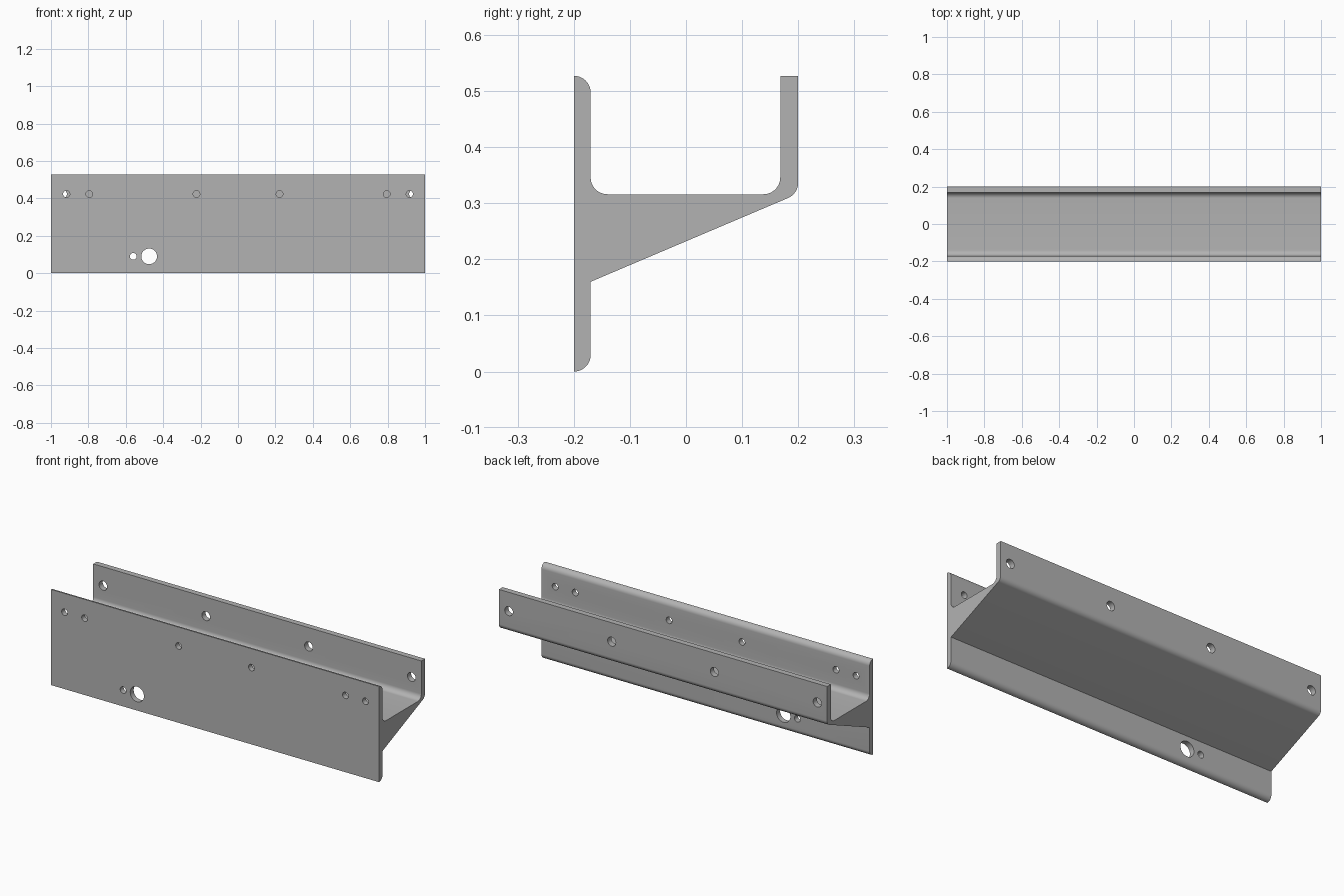
import bpy, bmesh, math
from mathutils import Vector

cube = bpy.data.objects.get("Cube")
if cube:
    bpy.data.objects.remove(cube, do_unlink=True)

metal = bpy.data.materials.new("plain grey metal")
metal.use_nodes = True
grey = (0.45, 0.45, 0.45, 1)
metal.diffuse_color = grey
metal.node_tree.nodes["Principled BSDF"].inputs["Base Color"].default_value = grey


def rounded_profile(corners, steps=10):
    """Corners are (y, z, fillet radius); returns the outline with arcs."""
    pts = []
    for i, (y, z, r) in enumerate(corners):
        p = Vector((y, z))
        if not r:
            pts.append(p)
            continue
        a = (Vector(corners[i - 1][:2]) - p).normalized()
        b = (Vector(corners[(i + 1) % len(corners)][:2]) - p).normalized()
        half = a.angle(b) / 2
        centre = p + (a + b).normalized() * r / math.sin(half)
        start = p + a * r / math.tan(half) - centre
        end = p + b * r / math.tan(half) - centre
        sweep = start.angle(end)
        for k in range(steps + 1):
            t = k / steps
            pts.append(centre + (start * math.sin((1 - t) * sweep)
                                 + end * math.sin(t * sweep)) / math.sin(sweep))
    return pts


# Extruded bracket: front plate, wedge web and rear lip
R = 0.03
outline = rounded_profile([
    (-0.2, 0, 0), (-0.17, 0, R - 0.0005), (-0.17, 0.16, 0), (0.2, 0.317, R),
    (0.2, 0.527, 0), (0.168, 0.527, 0), (0.168, 0.316, R),
    (-0.17, 0.316, R), (-0.17, 0.527, R - 0.0005), (-0.2, 0.527, 0)])
bm = bmesh.new()
face = bm.faces.new([bm.verts.new((-1, p.x, p.y)) for p in outline])
ext = bmesh.ops.extrude_face_region(bm, geom=[face])
bmesh.ops.translate(bm, vec=(2, 0, 0),
                    verts=[v for v in ext["geom"] if isinstance(v, bmesh.types.BMVert)])
bmesh.ops.recalc_face_normals(bm, faces=bm.faces)
mesh = bpy.data.meshes.new("channel_bracket")
bm.to_mesh(mesh)
bm.free()
bracket = bpy.data.objects.new("channel_bracket", mesh)
bpy.context.collection.objects.link(bracket)
mesh.materials.append(metal)

# Holes: (x, plate y, z, radius)
FRONT, REAR, HIGH, LOW = -0.185, 0.184, 0.423, 0.09
holes = [(-0.56, FRONT, LOW, 0.018), (-0.475, FRONT, LOW, 0.042)]
for side in (-1, 1):
    holes += [(side * x, FRONT, HIGH, 0.018) for x in (0.222, 0.795, 0.917)]
    holes += [(side * x, REAR, HIGH, 0.025) for x in (0.313, 0.94)]

cutters = []
for x, y, z, r in holes:
    bpy.ops.mesh.primitive_cylinder_add(vertices=32, radius=r, depth=0.1,
                                        location=(x, y, z),
                                        rotation=(math.pi / 2, 0, 0))
    cutter = bpy.context.object
    cutter.name = "hole_cutter"
    cutter.hide_render = True
    cutter.data.materials.append(metal)
    mod = bracket.modifiers.new("hole", "BOOLEAN")
    mod.operation = "DIFFERENCE"
    mod.solver = "EXACT"
    mod.object = cutter
    cutters.append(cutter)

# Apply the cuts, drop the cutters and smooth the fillets
bpy.ops.object.select_all(action="DESELECT")
bracket.select_set(True)
bpy.context.view_layer.objects.active = bracket
for mod in list(bracket.modifiers):
    bpy.ops.object.modifier_apply(modifier=mod.name)
for cutter in cutters:
    bpy.data.objects.remove(cutter, do_unlink=True)
bpy.ops.object.shade_smooth_by_angle(angle=math.radians(20))
